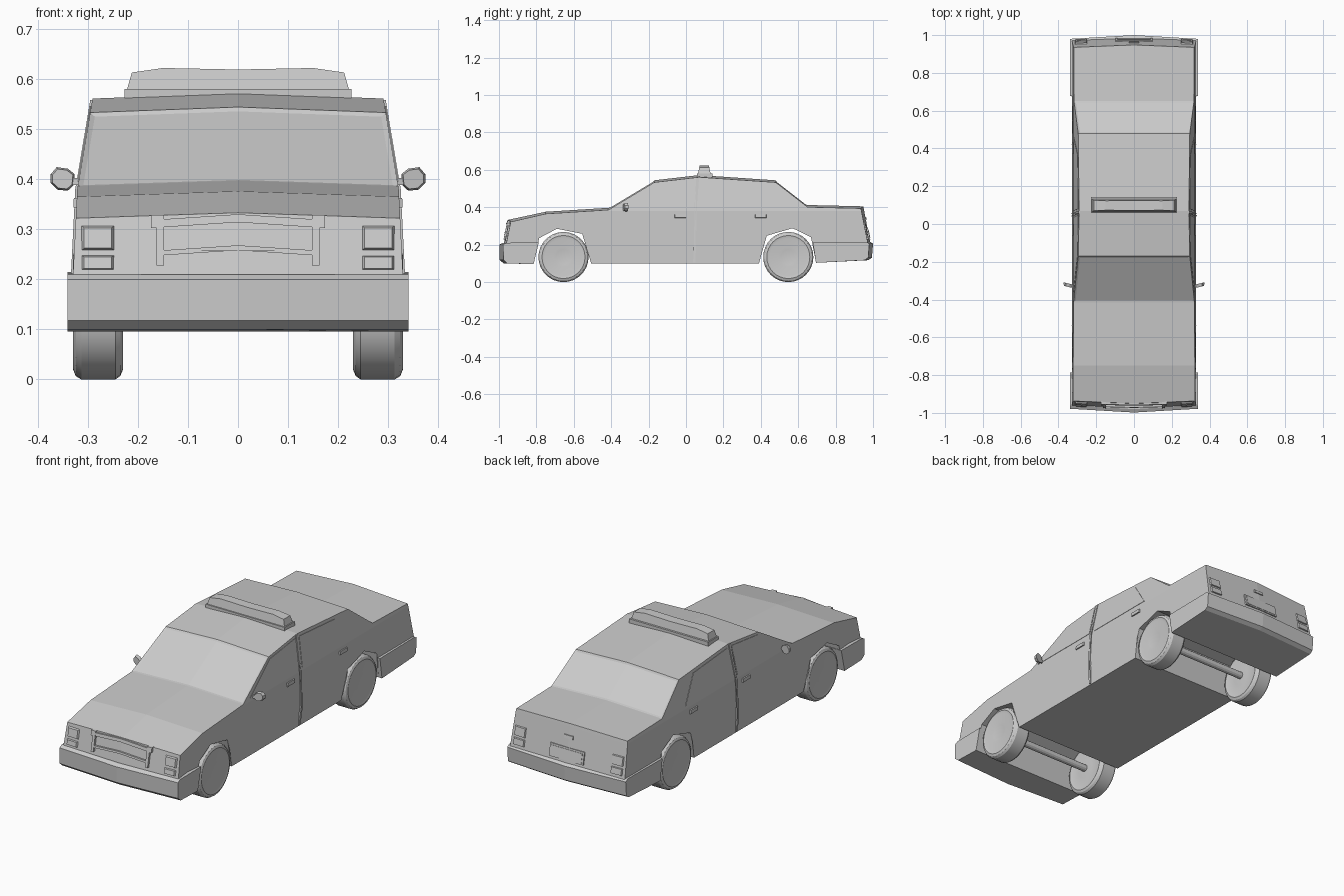
import bpy, bmesh, math
from mathutils import Vector

if "Cube" in bpy.data.objects:
    bpy.data.objects.remove(bpy.data.objects["Cube"])

grey = bpy.data.materials.new("light_grey")
grey.diffuse_color = (0.6, 0.6, 0.6, 1)
grey.use_nodes = True
grey.node_tree.nodes["Principled BSDF"].inputs["Base Color"].default_value = grey.diffuse_color


def finish(name, bm, smooth=False):
    bmesh.ops.recalc_face_normals(bm, faces=bm.faces[:])
    me = bpy.data.meshes.new(name)
    bm.to_mesh(me)
    bm.free()
    me.materials.append(grey)
    if smooth:
        me.shade_smooth()
        me.set_sharp_from_angle(angle=math.radians(30))
    ob = bpy.data.objects.new(name, me)
    bpy.context.collection.objects.link(ob)
    return ob


def half_width(z):
    """Half width of the body at height z."""
    pts = [(0.09, 0.318), (0.2, 0.33), (0.38, 0.321), (0.57, 0.289)]
    for (z0, w0), (z1, w1) in zip(pts, pts[1:]):
        if z <= z1:
            return w0 + (w1 - w0) * (z - z0) / (z1 - z0)
    return pts[-1][1]


def car_prism(profile, width, cuts, crown, bow):
    """Side profile spread across the car, with a raised, bowed centre line."""
    bm = bmesh.new()
    rows = [[bm.verts.new((x, y, z)) for y, z in profile] for x in (-1, 0, 1)]
    n = len(profile)
    for a, b in zip(rows, rows[1:]):
        for i in range(n):
            j = (i + 1) % n
            bm.faces.new((a[i], a[j], b[j], b[i]))
    bm.faces.new(rows[0])
    bm.faces.new(rows[2])
    for z in cuts:
        bmesh.ops.bisect_plane(bm, geom=bm.verts[:] + bm.edges[:] + bm.faces[:], dist=1e-5,
                               plane_co=(0, 0, z), plane_no=(0, 0, 1))
    for v in bm.verts:
        if abs(v.co.x) < 0.1:
            if v.co.z > 0.3:
                v.co.z += crown
            if abs(v.co.y) > 0.9:
                v.co.y += math.copysign(bow, v.co.y)
        else:
            v.co.x *= width(v.co.z)
    bmesh.ops.recalc_face_normals(bm, faces=bm.faces[:])
    return bm


def plate(name, outline, place, d0, d1, shrink=1.0):
    """Outline (u, v) placed on a surface, thickened from depth d0 to d1."""
    bm = bmesh.new()
    cu = sum(p[0] for p in outline) / len(outline)
    cv = sum(p[1] for p in outline) / len(outline)
    a = [bm.verts.new(place(u, v, d0)) for u, v in outline]
    b = [bm.verts.new(place(cu + (u - cu) * shrink, cv + (v - cv) * shrink, d1)) for u, v in outline]
    n = len(outline)
    for i in range(n):
        bm.faces.new((a[i], a[(i + 1) % n], b[(i + 1) % n], b[i]))
    bm.faces.new(a)
    bm.faces.new(b)
    return finish(name, bm)


def rect(u0, u1, v0, v1):
    return [(u0, v0), (u1, v0), (u1, v1), (u0, v1)]


def on_nose(x, z, d):
    return (x, -0.96 + 0.2 * (z - 0.21) - 0.013 * (1 - abs(x) / 0.33) - d, z)


def on_tail(x, z, d):
    return (x, 0.972 - 0.21 * (z - 0.21) + 0.013 * (1 - abs(x) / 0.33) + d, z)


def on_side(s):
    return lambda y, z, d: (s * (half_width(z) + d), y, z)


# Body: hood, cabin and trunk, with wheel wells running across
front_arch = [(-0.815, 0.1), (-0.785, 0.235), (-0.69, 0.285), (-0.555, 0.258), (-0.507, 0.1)]
rear_arch = [(0.39, 0.1), (0.432, 0.248), (0.57, 0.288), (0.668, 0.24), (0.695, 0.105)]
top = [(0.95, 0.12), (0.972, 0.21), (0.935, 0.394), (0.65, 0.401), (0.48, 0.533), (0.07, 0.561),
       (-0.17, 0.533), (-0.415, 0.386), (-0.75, 0.365), (-0.937, 0.322), (-0.96, 0.21), (-0.95, 0.12)]
body = car_prism(front_arch + rear_arch + top, half_width, (0.2, 0.38), 0.011, 0.013)

# Windscreen and rear window as inset faces
for sign in (-1, 1):
    glass = []
    for f in body.faces:
        c = f.calc_center_median()
        if abs(f.normal.x) < 0.3 and 0.43 < c.z < 0.53 and c.y * sign > 0:
            glass.append(f)
    bmesh.ops.inset_region(body, faces=glass, thickness=0.01, depth=-0.004, use_even_offset=True)
finish("body", body)

# Bumpers wrapping round to the wheel arches
front_bumper = [(-0.815, 0.096), (-0.787, 0.212), (-0.96, 0.21), (-0.978, 0.2), (-0.976, 0.118), (-0.955, 0.1)]
rear_bumper = [(0.695, 0.103), (0.678, 0.212), (0.965, 0.215), (0.98, 0.205), (0.974, 0.13), (0.955, 0.117)]
for name, prof in (("front_bumper", front_bumper), ("rear_bumper", rear_bumper)):
    finish(name, car_prism(prof, lambda z: 0.34, (), 0, 0.02))

# Wheels turned from a cross-section, and axles
tyre = [(0.23, 0.0), (0.234, 0.05), (0.234, 0.1), (0.23, 0.115), (0.235, 0.127), (0.245, 0.134),
        (0.313, 0.134), (0.324, 0.127), (0.329, 0.115), (0.325, 0.1), (0.329, 0.055), (0.325, 0.04), (0.328, 0.0)]
for label, y in (("front", -0.655), ("rear", 0.547)):
    for s, side in ((1, "right"), (-1, "left")):
        bm = bmesh.new()
        vs = [bm.verts.new((s * x, y, 0.134 + r)) for x, r in tyre]
        es = [bm.edges.new(p) for p in zip(vs, vs[1:])]
        bmesh.ops.spin(bm, geom=vs + es, cent=(0, y, 0.134), axis=(1, 0, 0),
                       angle=2 * math.pi, steps=32)
        bmesh.ops.remove_doubles(bm, verts=bm.verts[:], dist=1e-4)
        finish(f"{label}_wheel_{side}", bm, True)
    ring = [(0.018 * math.cos(k * math.pi / 6), 0.018 * math.sin(k * math.pi / 6)) for k in range(12)]
    plate(f"{label}_axle", ring, lambda u, v, d: (d, y + u, 0.134 + v), -0.24, 0.24)

# Parts repeated on both sides
for s, side in ((1, "right"), (-1, "left")):
    put = on_side(s)
    plate(f"front_side_window_{side}", [(-0.36, 0.395), (0.035, 0.395), (0.048, 0.545), (-0.165, 0.522)],
          put, -0.004, 0.002)
    plate(f"rear_side_window_{side}", [(0.07, 0.395), (0.46, 0.395), (0.365, 0.525), (0.08, 0.545)],
          put, -0.004, 0.002)
    plate(f"door_pillar_{side}", [(0.038, 0.105), (0.05, 0.105), (0.054, 0.2), (0.056, 0.38), (0.07, 0.558),
                                  (0.055, 0.558), (0.044, 0.38), (0.042, 0.2)], put, -0.004, 0.004)
    for label, y in (("front", -0.03), ("rear", 0.4)):
        plate(f"{label}_door_handle_{side}", rect(y - 0.032, y + 0.032, 0.343, 0.363), put, -0.004, 0.006, 0.9)

    # Wing mirror with stalk
    shell = [(0.328, 0.388), (0.34, 0.377), (0.36, 0.379), (0.374, 0.392), (0.374, 0.41),
             (0.362, 0.424), (0.34, 0.421), (0.326, 0.41)]
    place = lambda u, v, d: (s * u, -0.33 + 0.25 * (u - 0.32) + d, v)
    plate(f"wing_mirror_{side}", shell, place, 0.008, -0.01, 0.85)
    plate(f"mirror_stalk_{side}", rect(0.312, 0.332, 0.388, 0.402), place, -0.005, 0.005)

    # Stacked headlights and tail lights
    lamp = lambda z0, z1: rect(s * 0.246, s * 0.314, z0, z1)
    plate(f"headlight_{side}", lamp(0.257, 0.308), on_nose, -0.004, 0.008, 0.8)
    plate(f"front_indicator_{side}", lamp(0.219, 0.248), on_nose, -0.004, 0.008, 0.8)
    plate(f"tail_light_{side}", lamp(0.268, 0.318), on_tail, -0.004, 0.007, 0.85)
    plate(f"reverse_light_{side}", lamp(0.225, 0.26), on_tail, -0.004, 0.007, 0.85)

    # Grille posts
    plate(f"grille_post_{side}", rect(s * 0.148, s * 0.163, 0.228, 0.325), on_nose, -0.004, 0.012)
    plate(f"grille_cap_{side}", rect(s * 0.148, s * 0.174, 0.303, 0.328), on_nose, -0.004, 0.012)

# Bent grille bars
for name, z0, z1 in (("grille_top_bar", 0.304, 0.32), ("grille_bottom_bar", 0.248, 0.258)):
    bar = [(-0.15, z0), (0, z0 + 0.01), (0.15, z0), (0.15, z1), (0, z1 + 0.01), (-0.15, z1)]
    plate(name, bar, on_nose, -0.004, 0.01)

# Number plate holder and trunk handle
plate("rear_plate", rect(-0.098, 0.098, 0.228, 0.29), on_tail, -0.004, 0.008)
plate("rear_plate_panel", rect(-0.088, 0.088, 0.236, 0.282), on_tail, 0.006, 0.0095)
plate("trunk_handle", rect(-0.028, 0.028, 0.332, 0.35), on_tail, -0.004, 0.008, 0.9)

# Roof light bar
plate("light_bar_base", rect(-0.227, 0.227, 0.553, 0.58), lambda u, v, d: (u, 0.1 + d, v), -0.042, 0.042)
hood_shape = [(-0.222, 0.578), (0.222, 0.578), (0.212, 0.613), (0.15, 0.622), (0, 0.619),
              (-0.15, 0.622), (-0.212, 0.613)]
plate("light_bar", hood_shape, lambda u, v, d: (u, 0.098 + d * (1 - 6 * (v - 0.578)), v), -0.034, 0.034)
